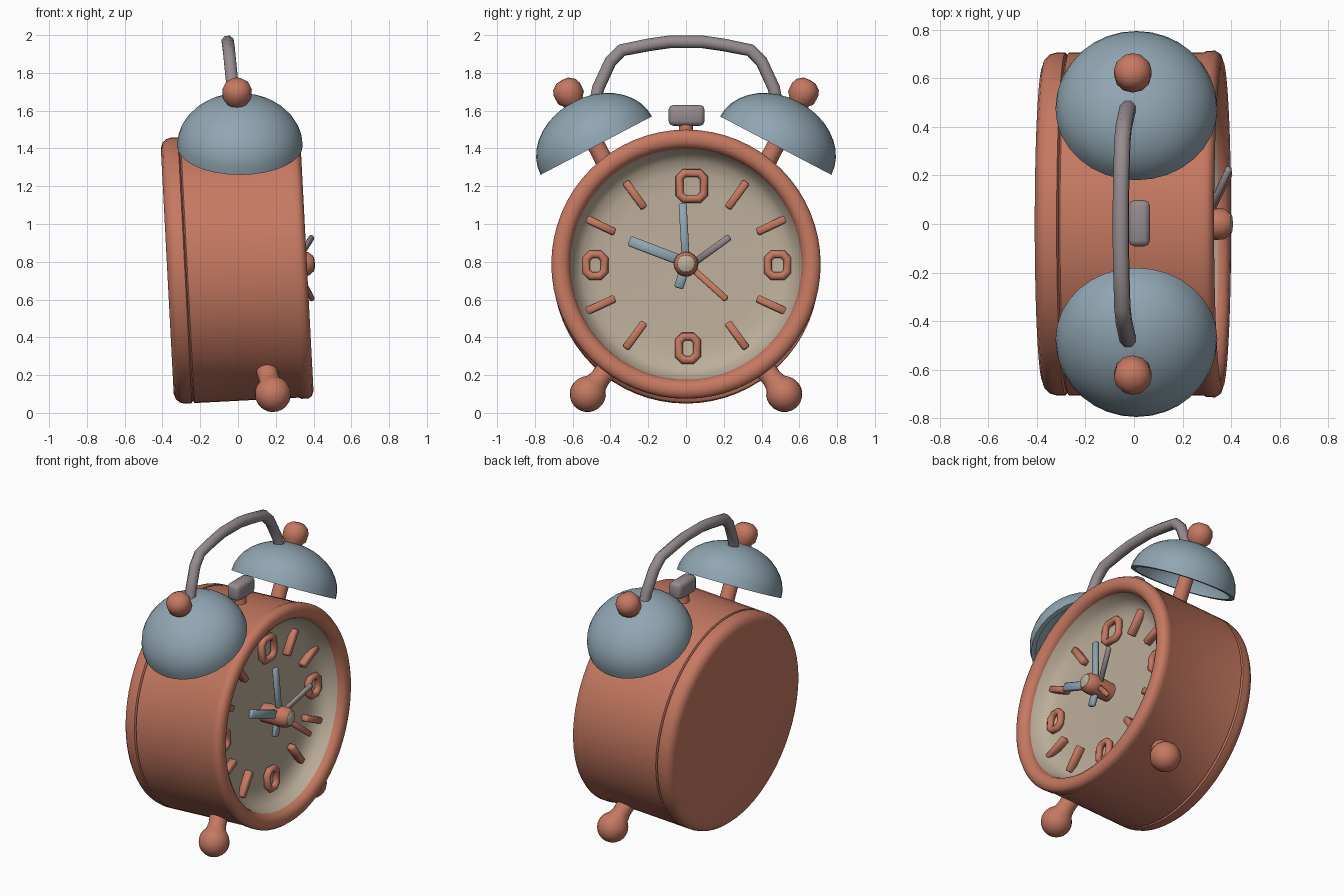
import bpy, bmesh, math
from mathutils import Matrix, Vector

if "Cube" in bpy.data.objects:
    bpy.data.objects.remove(bpy.data.objects["Cube"])


def material(name, rgb):
    m = bpy.data.materials.new(name)
    m.diffuse_color = (*rgb, 1)
    m.use_nodes = True
    m.node_tree.nodes["Principled BSDF"].inputs["Base Color"].default_value = m.diffuse_color
    return m


COPPER = material("copper orange", (0.56, 0.19, 0.12))
BLUE = material("dusty blue", (0.28, 0.38, 0.445))
CREAM = material("warm beige", (0.50, 0.42, 0.32))
GRAY = material("mauve gray", (0.30, 0.26, 0.27))

# Clock frame: local x is the drum axis, leaning back three degrees
TILT = Matrix.Translation((0, 0, 0.77)) @ Matrix.Rotation(math.radians(-3), 4, 'Y')


def smooth(ob, angle):
    bpy.ops.object.select_all(action='DESELECT')
    ob.select_set(True)
    bpy.context.view_layer.objects.active = ob
    bpy.ops.object.shade_smooth_by_angle(angle=math.radians(angle))


def finish(bm, name, mat, angle=40):
    bmesh.ops.recalc_face_normals(bm, faces=bm.faces)
    me = bpy.data.meshes.new(name)
    bm.to_mesh(me)
    bm.free()
    me.materials.append(mat)
    ob = bpy.data.objects.new(name, me)
    bpy.context.collection.objects.link(ob)
    smooth(ob, angle)
    return ob


def lathe(name, mat, profile, matrix, n=32, angle=40):
    """Revolve (height, radius) points about local z."""
    bm = bmesh.new()
    rings = [[bm.verts.new((r * math.cos(2 * math.pi * i / n), r * math.sin(2 * math.pi * i / n), h))
              for i in range(n)] for h, r in profile]
    for a, b in zip(rings, rings[1:]):
        for i in range(n):
            j = (i + 1) % n
            bm.faces.new((a[i], a[j], b[j], b[i]))
    bmesh.ops.remove_doubles(bm, verts=bm.verts, dist=1e-5)
    bm.transform(matrix)
    return finish(bm, name, mat, angle)


def along(origin, direction):
    q = Vector(direction).to_track_quat('Z', 'Y')
    return Matrix.Translation(origin) @ q.to_matrix().to_4x4()


def bar(name, mat, p, q, width, depth):
    """Flat bar between two points in the clock frame."""
    p, q = Vector(p), Vector(q)
    d = (q - p).normalized()
    n = Vector((1, 0, 0))
    n = (n - d * n.dot(d)).normalized()
    t = d.cross(n)
    rot = Matrix((n, t, d)).transposed().to_4x4()
    bm = bmesh.new()
    bmesh.ops.create_cube(bm, size=1)
    bm.transform(Matrix.Diagonal((depth, width, (q - p).length, 1)))
    bmesh.ops.bevel(bm, geom=bm.edges[:], offset=0.007, segments=1, affect='EDGES')
    bm.transform(TILT @ Matrix.Translation((p + q) / 2) @ rot)
    return finish(bm, name, mat, 50)


def tube(name, mat, pts, radius, closed=False, matrix=Matrix()):
    cu = bpy.data.curves.new(name, 'CURVE')
    cu.dimensions = '3D'
    cu.bevel_depth = radius
    cu.bevel_resolution = 2
    cu.use_fill_caps = not closed
    sp = cu.splines.new('POLY')
    sp.points.add(len(pts) - 1)
    for pt, co in zip(sp.points, pts):
        pt.co = (*(matrix @ Vector(co)), 1)
    sp.use_cyclic_u = closed
    cu.materials.append(mat)
    ob = bpy.data.objects.new(name, cu)
    bpy.context.collection.objects.link(ob)
    bpy.ops.object.select_all(action='DESELECT')
    ob.select_set(True)
    bpy.context.view_layer.objects.active = ob
    bpy.ops.object.convert(target='MESH')
    smooth(bpy.context.view_layer.objects.active, 50)


AXIS = TILT @ Matrix.Rotation(math.pi / 2, 4, 'Y')

# Drum case with back cap, groove and rounded front ring
lathe("case", COPPER, [
    (-0.375, 0), (-0.375, 0.65), (-0.365, 0.68), (-0.345, 0.698), (-0.32, 0.705), (-0.282, 0.705),
    (-0.275, 0.692), (-0.268, 0.705), (0.285, 0.705), (0.30, 0.712), (0.335, 0.713), (0.355, 0.70),
    (0.365, 0.672), (0.36, 0.642), (0.345, 0.622), (0.32, 0.612), (0.16, 0.61), (0.16, 0)], AXIS, 64)

# Recessed dish-shaped dial
lathe("dial", CREAM, [(0.17, 0), (0.17, 0.609), (0.325, 0.617), (0.31, 0.609), (0.26, 0.59),
                      (0.222, 0.55), (0.205, 0.49), (0.20, 0.40), (0.20, 0)], AXIS, 64)

# Hour sticks
for sy in (1, -1):
    for sz in (1, -1):
        for deg, r in ((36, 0.46), (65, 0.50)):
            a = math.radians(deg)
            d = Vector((0, sy * math.sin(a), sz * math.cos(a)))
            c = Vector((0.225, 0, 0))
            bar("hour_stick", COPPER, c + d * (r - 0.085), c + d * (r + 0.085), 0.04, 0.05)

# Four larger loop-shaped quarter markers
for y, z, hw, hh in ((0.03, 0.42, 0.065, 0.068), (0.01, -0.44, 0.048, 0.062),
                     (0.485, 0, 0.052, 0.058), (-0.48, 0, 0.048, 0.058)):
    k = 0.025
    pts = [(0.225, y + a, z + b) for a, b in (
        (hw, hh - k), (hw - k, hh), (k - hw, hh), (-hw, hh - k),
        (-hw, k - hh), (k - hw, -hh), (hw - k, -hh), (hw, k - hh))]
    tube("quarter_marker", COPPER, pts, 0.023, True, TILT)

# Hands
bar("hour_hand", BLUE, (0.31, 0, 0.01), (0.31, -0.30, 0.125), 0.055, 0.03)
bar("minute_hand", BLUE, (0.31, 0, 0), (0.31, -0.018, 0.325), 0.042, 0.03)
bar("minute_hand_tail", BLUE, (0.30, 0, 0), (0.30, -0.04, -0.125), 0.05, 0.03)
bar("alarm_hand", GRAY, (0.30, 0.03, 0), (0.40, 0.23, 0.14), 0.036, 0.025)
bar("second_hand", COPPER, (0.30, 0.02, -0.01), (0.385, 0.215, -0.19), 0.034, 0.025)
lathe("hub", COPPER, [(0.19, 0), (0.19, 0.06), (0.34, 0.066), (0.375, 0.062), (0.395, 0.045), (0.395, 0)], AXIS, 16)
lathe("hub_cap", CREAM, [(0.38, 0), (0.38, 0.046), (0.398, 0.044), (0.405, 0.03), (0.408, 0)], AXIS, 16)

# Bells, posts, knobs and feet, mirrored left and right
R, H = 0.333, 0.262
outer = [(H * math.cos(t), R * math.sin(t)) for t in (math.pi / 2 * i / 9 for i in range(10))]
inner = [(h * 0.88, r * 0.91) for h, r in reversed(outer)]
for s in (1, -1):
    axis = Vector((0, s * 0.465, 0.885)).normalized()
    m = along((0.01, s * 0.475, 1.415), axis)
    mk = along((-0.005, s * 0.475, 1.415), axis)
    lathe("bell", BLUE, outer + inner, m, 32, 50)
    lathe("bell_post", COPPER, [(-0.17, 0), (-0.17, 0.048), (0.25, 0.045), (0.25, 0)], mk, 16)
    lathe("bell_knob", COPPER, [(0.23, 0), (0.23, 0.05), (0.265, 0.058), (0.285, 0.076), (0.335, 0.078),
                                (0.365, 0.066), (0.388, 0.036), (0.392, 0)], mk, 12)
    foot = [(-0.096 * math.cos(t), 0.096 * math.sin(t)) for t in (math.pi * i / 12 for i in range(9))]
    foot += [(0.075, 0.062), (0.11, 0.055), (0.26, 0.06), (0.26, 0)]
    lathe("foot", COPPER, foot, along((0.185, s * 0.52, 0.1), (-0.2, -s * 0.6, 0.77)), 16, 60)

# Carrying handle
half = [(-0.02, 0.485, 1.62), (-0.028, 0.465, 1.72), (-0.042, 0.40, 1.86), (-0.048, 0.34, 1.92),
        (-0.052, 0.20, 1.948), (-0.054, 0.09, 1.964)]
tube("handle", GRAY, [(x, -y, z) for x, y, z in half] + half[::-1], 0.035)

# Snooze button on its stem
lathe("button_stem", COPPER, [(1.40, 0), (1.40, 0.05), (1.46, 0.038), (1.54, 0.036), (1.54, 0)],
      Matrix.Translation((0.02, 0, 0)), 16)
bm = bmesh.new()
bmesh.ops.create_cube(bm, size=1)
bm.transform(Matrix.Diagonal((0.088, 0.19, 0.11, 1)))
bmesh.ops.bevel(bm, geom=bm.edges[:], offset=0.024, segments=2, profile=0.5, affect='EDGES')
bm.transform(Matrix.Translation((0.022, 0.003, 1.575)))
finish(bm, "button", GRAY, 50)
